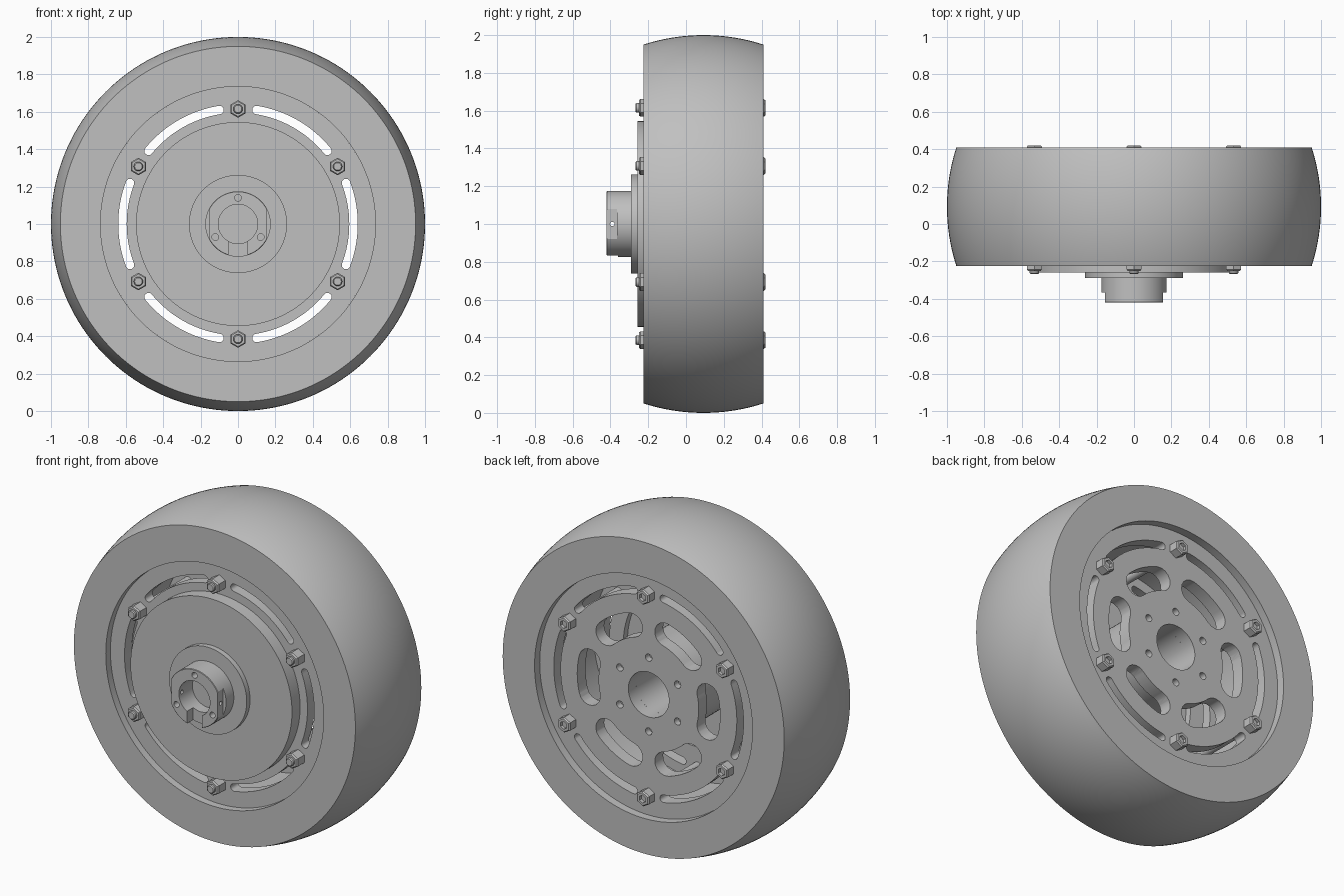
import bpy, bmesh
from math import sin, cos, pi, radians, sqrt

cube = bpy.data.objects.get("Cube")
if cube:
    bpy.data.objects.remove(cube, do_unlink=True)

GREY = (0.527, 0.527, 0.527, 1)
grey = bpy.data.materials.new("light_grey")
grey.use_nodes = True
grey.diffuse_color = GREY
grey.node_tree.nodes["Principled BSDF"].inputs["Base Color"].default_value = GREY

HEX = [radians(90 + 60 * k) for k in range(6)]


def at(r, a):
    return r * cos(a), 1 + r * sin(a)


def finish(name, bm):
    bmesh.ops.remove_doubles(bm, verts=bm.verts, dist=1e-5)
    bmesh.ops.recalc_face_normals(bm, faces=bm.faces)
    me = bpy.data.meshes.new(name)
    bm.to_mesh(me)
    bm.free()
    me.materials.append(grey)
    ob = bpy.data.objects.new(name, me)
    bpy.context.collection.objects.link(ob)
    smooth(ob)
    return ob


def smooth(ob):
    ob.data.shade_smooth()
    ob.data.set_sharp_from_angle(angle=radians(28))


def add_lathe(bm, profile, n, cx=0, cz=1, phase=0):
    """Revolve (radius, y) points about a line parallel to y."""
    rings = []
    for i in range(n):
        a = phase + 2 * pi * i / n
        rings.append([bm.verts.new((cx + r * cos(a), y, cz + r * sin(a))) for r, y in profile])
    m = len(profile)
    on_axis = profile[0][0] == 0 and profile[-1][0] == 0
    for i in range(n):
        p, q = rings[i], rings[(i + 1) % n]
        for j in range(m - 1 if on_axis else m):
            k = (j + 1) % m
            bm.faces.new((p[j], p[k], q[k], q[j]))


def lathe(name, profile, n=128):
    bm = bmesh.new()
    add_lathe(bm, profile, n)
    return finish(name, bm)


def rod(r, y0, y1):
    return [(0, y0), (r, y0), (r, y1), (0, y1)]


def add_slot(bm, r, half, spread, centre, y0, y1):
    """Curved slot with round ends, extruded along y."""
    pts = []
    a0, a1 = centre - spread, centre + spread
    for i in range(17):
        pts.append(at(r + half, a0 + (a1 - a0) * i / 16))
    for end, start, sign in ((a1, a1, -1), (a0, a0 + pi, 1)):
        cx, cz = at(r, end)
        for i in range(1, 8):
            t = start + pi * i / 8
            pts.append((cx + half * cos(t), cz + half * sin(t)))
        if sign < 0:
            for i in range(17):
                pts.append(at(r - half, a1 + (a0 - a1) * i / 16))
    face = bm.faces.new([bm.verts.new((x, y0, z)) for x, z in pts])
    new = bmesh.ops.extrude_face_region(bm, geom=[face])["geom"]
    bmesh.ops.translate(bm, vec=(0, y1 - y0, 0),
                        verts=[g for g in new if isinstance(g, bmesh.types.BMVert)])


def add_box(bm, x0, x1, y0, y1, z0, z1):
    v = bmesh.ops.create_cube(bm, size=1)["verts"]
    bmesh.ops.scale(bm, vec=(x1 - x0, y1 - y0, z1 - z0), verts=v)
    bmesh.ops.translate(bm, vec=((x0 + x1) / 2, (y0 + y1) / 2, (z0 + z1) / 2), verts=v)


def cut(ob, bm):
    tool = finish("cutter", bm)
    tool.hide_render = True
    mod = ob.modifiers.new("cut", "BOOLEAN")
    mod.operation, mod.solver, mod.object = "DIFFERENCE", "EXACT", tool
    graph = bpy.context.evaluated_depsgraph_get()
    me = bpy.data.meshes.new_from_object(ob.evaluated_get(graph))
    ob.modifiers.clear()
    ob.data = me
    bpy.data.objects.remove(tool, do_unlink=True)
    smooth(ob)


# Tyre with a crowned tread
F, B = -0.225, 0.41
mid, half_w = (F + B) / 2, (B - F) / 2
R = 1.03
tread = []
for i in range(21):
    t = -1 + i / 10
    tread.append((1 - R + sqrt(R * R - (t * half_w) ** 2), mid + t * half_w))
lathe("tyre", [(0.735, F)] + tread + [(0.735, B)], 160)

# Rim barrel
lathe("rim_barrel", [(0.70, -0.17), (0.735, -0.17), (0.735, 0.35), (0.70, 0.35)])

# Front ring with curved slots
front_ring = lathe("front_ring", [(0.50, -0.18), (0.735, -0.18), (0.735, -0.11), (0.50, -0.11)])
bm = bmesh.new()
for a in HEX:
    add_slot(bm, 0.6175, 0.0225, radians(20.8), a + pi / 6, -0.3, 0)
cut(front_ring, bm)

# Back plate with curved slots, windows and screw pits
back_plate = lathe("back_plate", [(0.137, 0.28), (0.735, 0.28), (0.735, 0.36), (0.137, 0.36)])
bm = bmesh.new()
for a in HEX:
    add_slot(bm, 0.6175, 0.0225, radians(20.8), a + pi / 6, 0.2, 0.5)
    add_slot(bm, 0.41, 0.072, radians(14), a + pi / 6, 0.2, 0.5)
    add_lathe(bm, rod(0.022, 0.32, 0.45), 16, *at(0.225, a))
cut(back_plate, bm)

# Centre sleeve between the plates
lathe("centre_sleeve", [(0.137, -0.16), (0.275, -0.16), (0.275, 0.285), (0.137, 0.285)], 64)

# Front cover and hub flange
lathe("front_cover", rod(0.545, -0.258, -0.15))
lathe("hub_flange", rod(0.262, -0.29, -0.25), 96)

# Hub collar with keyway, side flats and screw holes
collar = lathe("hub_collar", [(0.105, -0.42), (0.172, -0.42), (0.175, -0.417),
                              (0.175, -0.28), (0.105, -0.28)], 96)
bm = bmesh.new()
add_box(bm, -0.05, 0.05, -0.5, -0.36, 0.7, 0.94)
for s in (-1, 1):
    x0, x1 = sorted((s * 0.156, s * 0.3))
    add_box(bm, x0, x1, -0.5, -0.365, 0.85, 1.15)
for k in range(3):
    add_lathe(bm, rod(0.018, -0.45, -0.35), 16, *at(0.14, HEX[2 * k]))
cut(collar, bm)

# Set screw holes through the side flats
bm = bmesh.new()
for s in (-1, 1):
    ring = [bm.verts.new((s * 0.08, -0.39 + 0.012 * cos(i * pi / 6), 1 + 0.012 * sin(i * pi / 6)))
            for i in range(12)]
    new = bmesh.ops.extrude_face_region(bm, geom=[bm.faces.new(ring)])["geom"]
    bmesh.ops.translate(bm, vec=(s * 0.15, 0, 0),
                        verts=[g for g in new if isinstance(g, bmesh.types.BMVert)])
cut(collar, bm)

# Rim bolts: hex nut and stud in front, socketed hex head behind
nuts, studs, heads = bmesh.new(), bmesh.new(), bmesh.new()
for a in HEX:
    c = at(0.615, a)
    add_lathe(nuts, [(0, -0.17), (0.047, -0.17), (0.047, -0.242), (0.04, -0.25), (0, -0.25)],
              6, *c, pi / 2)
    add_lathe(studs, [(0, 0.3), (0.025, 0.3), (0.025, -0.262), (0.02, -0.268), (0, -0.268)], 20, *c)
    add_lathe(heads, [(0, 0.35), (0.047, 0.35), (0.047, 0.412), (0.04, 0.42),
                      (0.024, 0.42), (0.024, 0.40), (0, 0.40)], 6, *c, pi / 2)
finish("front_nuts", nuts)
finish("bolt_studs", studs)
finish("back_bolt_heads", heads)
